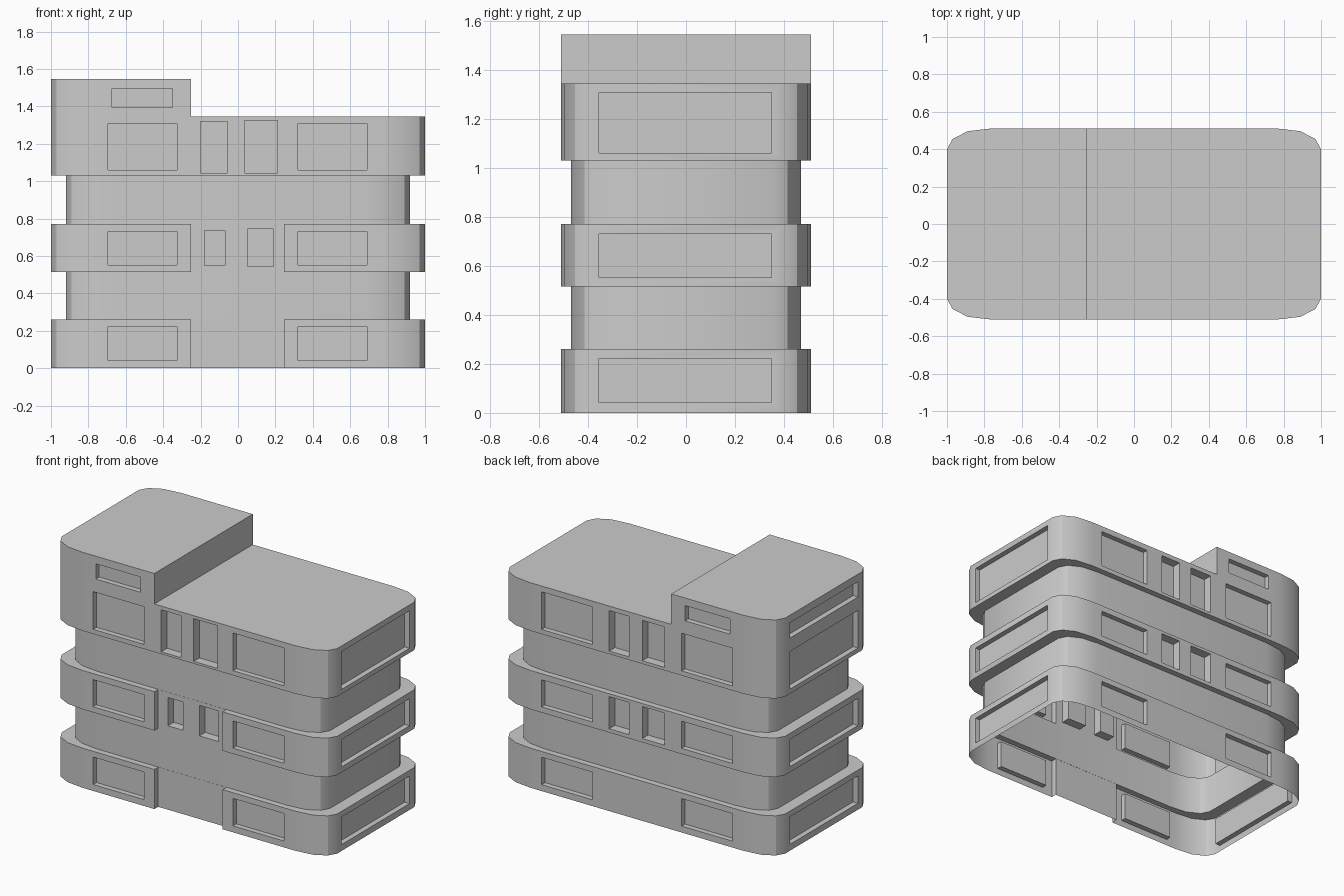
import bpy, bmesh, math

if "Cube" in bpy.data.objects:
    bpy.data.objects.remove(bpy.data.objects["Cube"])

WIN, DOOR = 0.035, 0.06          # recess depths
OUT = (1.0, 0.51)                # half extents of the projecting bands
INN = (0.92, 0.47)               # half extents of the set-back bands
CORNER = [(0.0, 0.11), (0.03, 0.056), (0.11, 0.014), (0.23, 0.0)]


def outline(half):
    """Rounded rectangle, counter-clockwise."""
    q = [(half[0] - a, half[1] - b) for a, b in CORNER]
    left = [(-x, y) for x, y in reversed(q)]
    return q + left + [(-x, -y) for x, y in q + left]


def new_object(name, bm):
    bmesh.ops.recalc_face_normals(bm, faces=bm.faces)
    me = bpy.data.meshes.new(name)
    bm.to_mesh(me)
    bm.free()
    ob = bpy.data.objects.new(name, me)
    bpy.context.collection.objects.link(ob)
    return ob


def boxes(name, ranges):
    bm = bmesh.new()
    for x0, x1, y0, y1, z0, z1 in ranges:
        for v in bmesh.ops.create_cube(bm, size=1)["verts"]:
            v.co = (x1 if v.co.x > 0 else x0,
                    y1 if v.co.y > 0 else y0,
                    z1 if v.co.z > 0 else z0)
    return new_object(name, bm)


def cut(target, cutter):
    cutter.hide_render = True
    bpy.context.view_layer.objects.active = target
    mod = target.modifiers.new("cut", 'BOOLEAN')
    mod.operation, mod.solver, mod.object = 'DIFFERENCE', 'EXACT', cutter
    bpy.ops.object.modifier_apply(modifier=mod.name)
    bpy.data.objects.remove(cutter)


# Main body: stacked projecting and set-back storeys
bm = bmesh.new()
levels = [(0, OUT), (0.26, OUT), (0.26, INN), (0.515, INN), (0.515, OUT),
          (0.77, OUT), (0.77, INN), (1.03, INN), (1.03, OUT), (1.545, OUT)]
rings = [[bm.verts.new((x, y, z)) for x, y in outline(h)] for z, h in levels]
n = len(rings[0])
for a, b in zip(rings, rings[1:]):
    for i in range(n):
        j = (i + 1) % n
        bm.faces.new((a[i], a[j], b[j], b[i]))
bm.faces.new(rings[0][::-1])
bm.faces.new(rings[-1])
building = new_object("building_shell", bm)

# Lower roof on the right, and recessed entrance bay on the front
cut(building, boxes("massing_cutter", [
    (-0.25, 1.2, -0.7, 0.7, 1.345, 1.7),
    (-0.25, 0.245, -0.7, -0.471, -0.1, 0.9)]))

# Windows and tall openings
holes = []


def front(x0, x1, z0, z1, d, face=OUT[1]):
    holes.append((x0, x1, -0.7, -face + d, z0, z1))


def back(x0, x1, z0, z1, d):
    holes.append((x0, x1, OUT[1] - d, 0.7, z0, z1))


def side(s, z0, z1):
    a, b = sorted((s * (OUT[0] - WIN), s * 1.2))
    holes.append((a, b, -0.355, 0.35, z0, z1))


for z0, z1 in [(0.042, 0.222), (0.552, 0.73), (1.06, 1.307)]:
    for x0, x1 in [(-0.695, -0.325), (0.32, 0.69)]:
        front(x0, x1, z0, z1, WIN)
        back(x0, x1, z0, z1, WIN)
    for s in (-1, 1):
        side(s, z0, z1)

# Upper left block windows
front(-0.675, -0.35, 1.395, 1.495, WIN)
back(-0.675, -0.35, 1.395, 1.495, WIN)
side(-1, 1.395, 1.495)

# Narrow openings
front(-0.18, -0.07, 0.55, 0.735, DOOR, 0.471)
front(0.05, 0.19, 0.545, 0.745, DOOR, 0.471)
front(-0.2, -0.055, 1.045, 1.32, DOOR)
front(0.035, 0.21, 1.045, 1.325, DOOR)
for z0, z1 in [(0.54, 0.75), (1.05, 1.315)]:
    back(0.055, 0.2, z0, z1, DOOR)
    back(-0.2, -0.04, z0, z1, DOOR)
cut(building, boxes("opening_cutter", holes))

# Open underside
bm = bmesh.new()
bm.from_mesh(building.data)
under = [f for f in bm.faces if all(v.co.z < 0.005 for v in f.verts)]
bmesh.ops.delete(bm, geom=under, context='FACES')
bm.to_mesh(building.data)
bm.free()

building.select_set(True)
bpy.context.view_layer.objects.active = building
bpy.ops.object.shade_smooth_by_angle(angle=math.radians(30))
